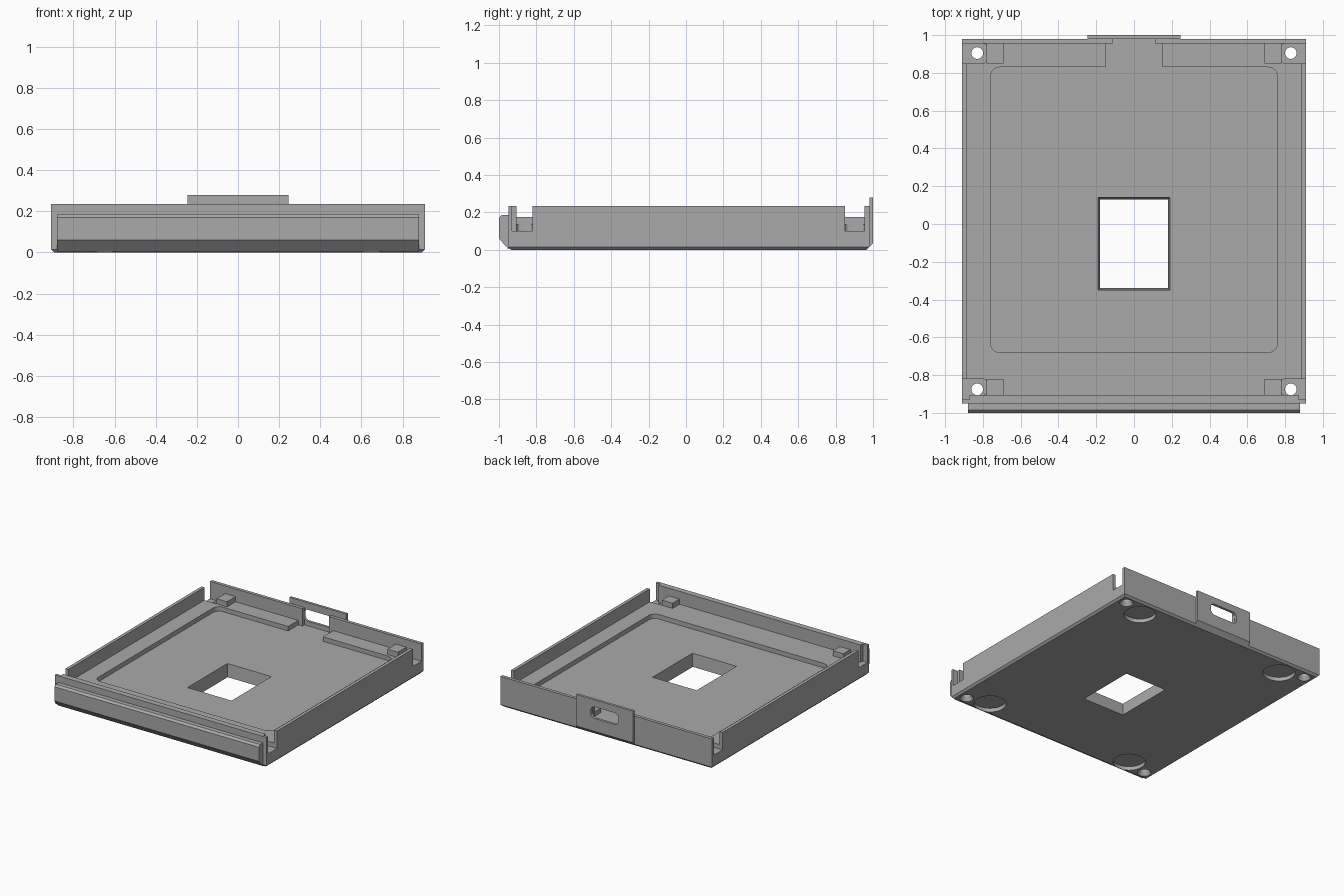
import bpy, bmesh, math
from mathutils import Vector

old = bpy.data.objects.get("Cube")
if old:
    bpy.data.objects.remove(old, do_unlink=True)

GREY = (0.4, 0.4, 0.4, 1)
mat = bpy.data.materials.new("plain grey plastic")
mat.use_nodes = True
mat.diffuse_color = GREY
mat.node_tree.nodes["Principled BSDF"].inputs["Base Color"].default_value = GREY

FLOOR, RECESS, RIM = 0.135, 0.10, 0.235


def finish(name, bm):
    bmesh.ops.recalc_face_normals(bm, faces=bm.faces)
    me = bpy.data.meshes.new(name)
    bm.to_mesh(me)
    bm.free()
    me.materials.append(mat)
    ob = bpy.data.objects.new(name, me)
    bpy.context.scene.collection.objects.link(ob)
    return ob


def prism(name, points, offset):
    """Closed solid: a polygon swept along an offset."""
    bm = bmesh.new()
    face = bm.faces.new([bm.verts.new(p) for p in points])
    new = bmesh.ops.extrude_face_region(bm, geom=[face])["geom"]
    moved = [v for v in new if isinstance(v, bmesh.types.BMVert)]
    bmesh.ops.translate(bm, verts=moved, vec=offset)
    return finish(name, bm)


def box(name, x0, x1, y0, y1, z0, z1):
    pts = [(x0, y0, z0), (x1, y0, z0), (x1, y1, z0), (x0, y1, z0)]
    return prism(name, pts, (0, 0, z1 - z0))


def rounded(x0, x1, y0, y1, r, steps=6):
    """Rounded rectangle outline as 2D points."""
    out = []
    centres = [(x1 - r, y1 - r), (x0 + r, y1 - r), (x0 + r, y0 + r), (x1 - r, y0 + r)]
    for k, (cx, cy) in enumerate(centres):
        for i in range(steps + 1):
            a = math.pi / 2 * (k + i / steps)
            out.append((cx + r * math.cos(a), cy + r * math.sin(a)))
    return out


def cone(name, x, y, z0, z1, r0, r1, seg=32):
    bm = bmesh.new()
    bmesh.ops.create_cone(bm, cap_ends=True, segments=seg, radius1=r0, radius2=r1, depth=z1 - z0)
    bmesh.ops.translate(bm, verts=bm.verts, vec=(x, y, (z0 + z1) / 2))
    return finish(name, bm)


def cut(target, cutter):
    mod = target.modifiers.new("cut", "BOOLEAN")
    mod.operation, mod.solver, mod.object = "DIFFERENCE", "EXACT", cutter
    bpy.context.view_layer.objects.active = target
    bpy.ops.object.modifier_apply(modifier=mod.name)
    bpy.data.objects.remove(cutter, do_unlink=True)


# Tray body with chamfered underside
tray = box("tray", -0.91, 0.91, -0.95, 0.98, 0, RIM)
bm = bmesh.new()
bm.from_mesh(tray.data)
low = [e for e in bm.edges if all(v.co.z < 0.001 for v in e.verts)]
bmesh.ops.bevel(bm, geom=low, offset=0.015, segments=1, affect="EDGES")
bm.to_mesh(tray.data)
bm.free()

# Interior, recessed floor and cable channel
cut(tray, box("c", -0.885, 0.885, -0.905, 0.955, FLOOR, 0.4))
cut(tray, prism("c", [(x, y, RECESS) for x, y in rounded(-0.76, 0.76, -0.68, 0.83, 0.05)], (0, 0, 0.3)))
cut(tray, box("c", -0.15, 0.15, 0.8, 0.955, RECESS, 0.4))
cut(tray, box("c", -0.115, 0.115, 0.9, 1.1, RECESS, 0.4))

# Tapered window through the floor
bm = bmesh.new()
bmesh.ops.create_cube(bm, size=1)
for v in bm.verts:
    half = 0.01 if v.co.z > 0 else -0.01
    v.co = Vector((v.co.x * 2 * (0.185 + half),
                   -0.105 + v.co.y * 2 * (0.24 + half),
                   0.05 + v.co.z * 0.2))
cut(tray, finish("c", bm))

# Corner pockets, wall gaps, screw holes and foot recesses
for s in (-1, 1):
    for y0, y1, hole_y, foot_y, gap0 in ((0.85, 0.955, 0.905, 0.84, 0.85),
                                         (-0.905, -0.82, -0.875, -0.83, -0.93)):
        xa, xb = sorted((s * 0.78, s * 0.9))
        cut(tray, prism("c", [(x, y, RECESS) for x, y in rounded(xa, xb, y0, y1, 0.02)], (0, 0, 0.3)))
        xa, xb = sorted((s * 0.87, s * 0.95))
        cut(tray, box("c", xa, xb, gap0, y1, RECESS, 0.4))
        cut(tray, cone("c", s * 0.83, hole_y, -0.1, 0.3, 0.031, 0.031))
        cut(tray, cone("c", s * 0.83, hole_y, -0.01, 0.03, 0.055, 0.031))
        cut(tray, cone("c", s * 0.65, foot_y, -0.1, 0.03, 0.115, 0.115, 48))
        # Raised support block beside each pocket
        xa, xb = sorted((s * 0.69, s * 0.78))
        side = "left" if s > 0 else "right"
        end = "back" if y0 > 0 else "front"
        box(f"{end}_{side}_support_block", xa, xb, y0, y1, RECESS, 0.175)

# Front lip bar with sloped underside
profile = [(-0.945, 0.005), (-0.95, 0.005), (-1, 0.06), (-1, 0.17), (-0.985, 0.185), (-0.945, 0.185)]
prism("front_lip", [(-0.88, y, z) for y, z in profile], (1.76, 0, 0))

# Back connector plate with a rounded slot
profile = [(0.98, 0.28), (1, 0.28), (1, 0.035), (0.98, 0.015)]
plate = prism("connector_plate", [(-0.245, y, z) for y, z in profile], (0.49, 0, 0))
slot = rounded(-0.12, 0.12, 0.135, 0.225, 0.035)
cut(plate, prism("c", [(x, 0.9, z) for x, z in slot], (0, 0.2, 0)))

# Smooth the round holes while keeping edges sharp
for ob in (tray, plate):
    bpy.ops.object.select_all(action="DESELECT")
    ob.select_set(True)
    bpy.context.view_layer.objects.active = ob
    bpy.ops.object.shade_smooth_by_angle(angle=math.radians(25))
